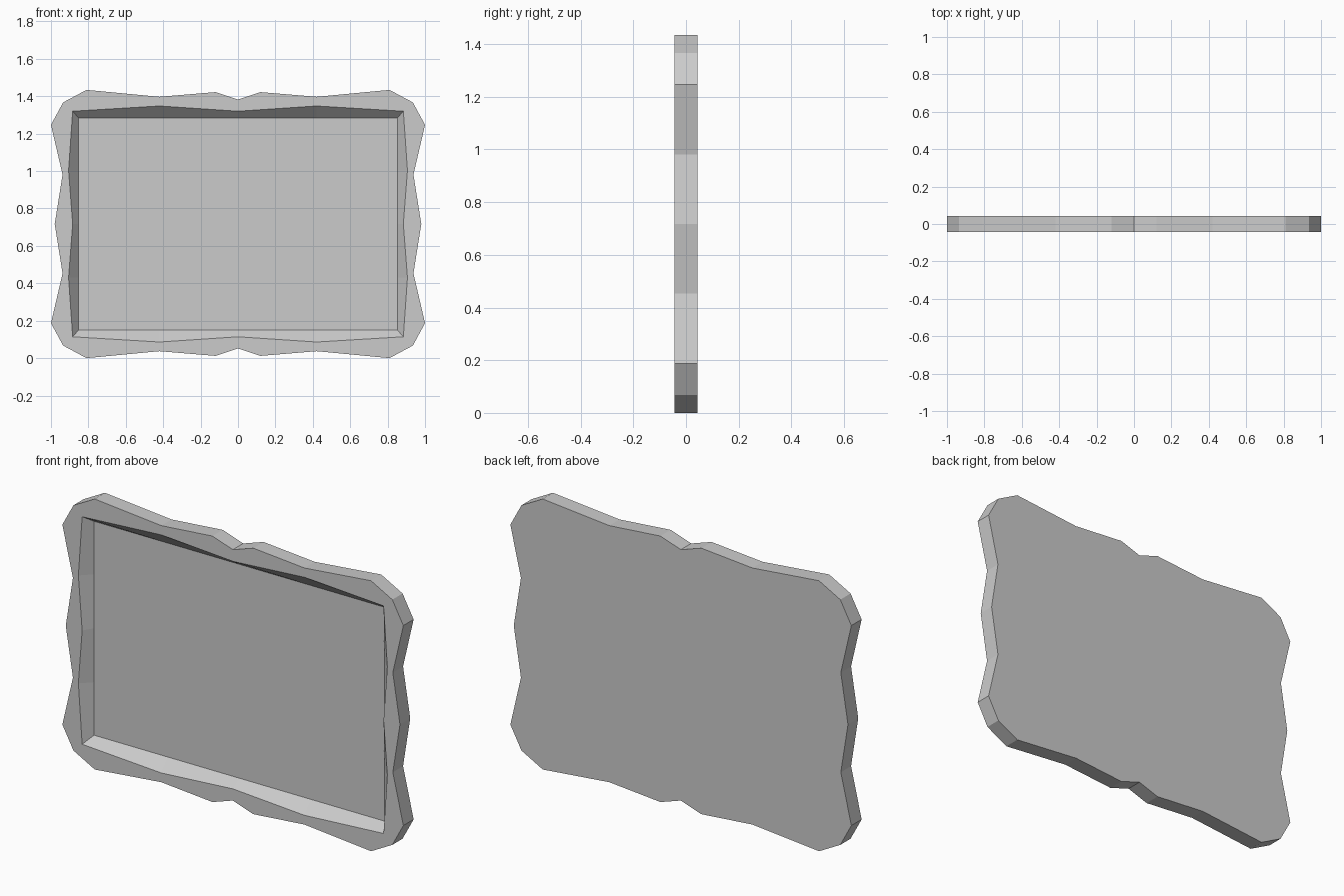
import bpy
import bmesh

if "Cube" in bpy.data.objects:
    bpy.data.objects.remove(bpy.data.objects["Cube"])

MID = 0.717                               # height of the frame's centre
FRONT, BACK, FLOOR = -0.043, 0.043, 0.011  # depths along y

# Upper right quarter of each profile, from top centre to right centre
OUTLINE = [(0, 0.665), (0.12, 0.705), (0.42, 0.68), (0.81, 0.717),
           (0.935, 0.65), (1.0, 0.53), (0.938, 0.264), (0.98, 0)]
OPENING = [(0, 0.603), (0.42, 0.631), (0.884, 0.603), (0.906, 0.286), (0.884, 0)]
RECESS = [(0, 0.567), (0.42, 0.567), (0.852, 0.567), (0.852, 0.286), (0.852, 0)]


def full_loop(quarter):
    """Mirror a quarter profile into a closed symmetric loop."""
    half = quarter + [(x, -z) for x, z in reversed(quarter[:-1])]
    return half + [(-x, z) for x, z in reversed(half[1:-1])]


def add_ring(bm, quarter, y):
    return [bm.verts.new((x, y, MID + z)) for x, z in full_loop(quarter)]


def bridge(bm, a, b):
    n = len(a)
    for i in range(n):
        j = (i + 1) % n
        bm.faces.new((a[i], a[j], b[j], b[i]))


def ring_edges(bm, ring):
    return [bm.edges.get((v, ring[i - 1])) for i, v in enumerate(ring)]


bm = bmesh.new()
outer_front = add_ring(bm, OUTLINE, FRONT)
outer_back = add_ring(bm, OUTLINE, BACK)
opening = add_ring(bm, OPENING, FRONT)
recess = add_ring(bm, RECESS, FLOOR)

# Outer rim, back and sloping recess walls with a flat floor
bridge(bm, outer_front, outer_back)
bridge(bm, opening, recess)
bm.faces.new(outer_back)
bm.faces.new(recess)

# Front border between the wavy outline and the opening
bmesh.ops.triangle_fill(bm, use_beauty=True, use_dissolve=False,
                        normal=(0, -1, 0),
                        edges=ring_edges(bm, outer_front) + ring_edges(bm, opening))
bmesh.ops.recalc_face_normals(bm, faces=bm.faces)

mesh = bpy.data.meshes.new("picture_frame")
bm.to_mesh(mesh)
bm.free()
frame = bpy.data.objects.new("picture_frame", mesh)
bpy.context.collection.objects.link(frame)
